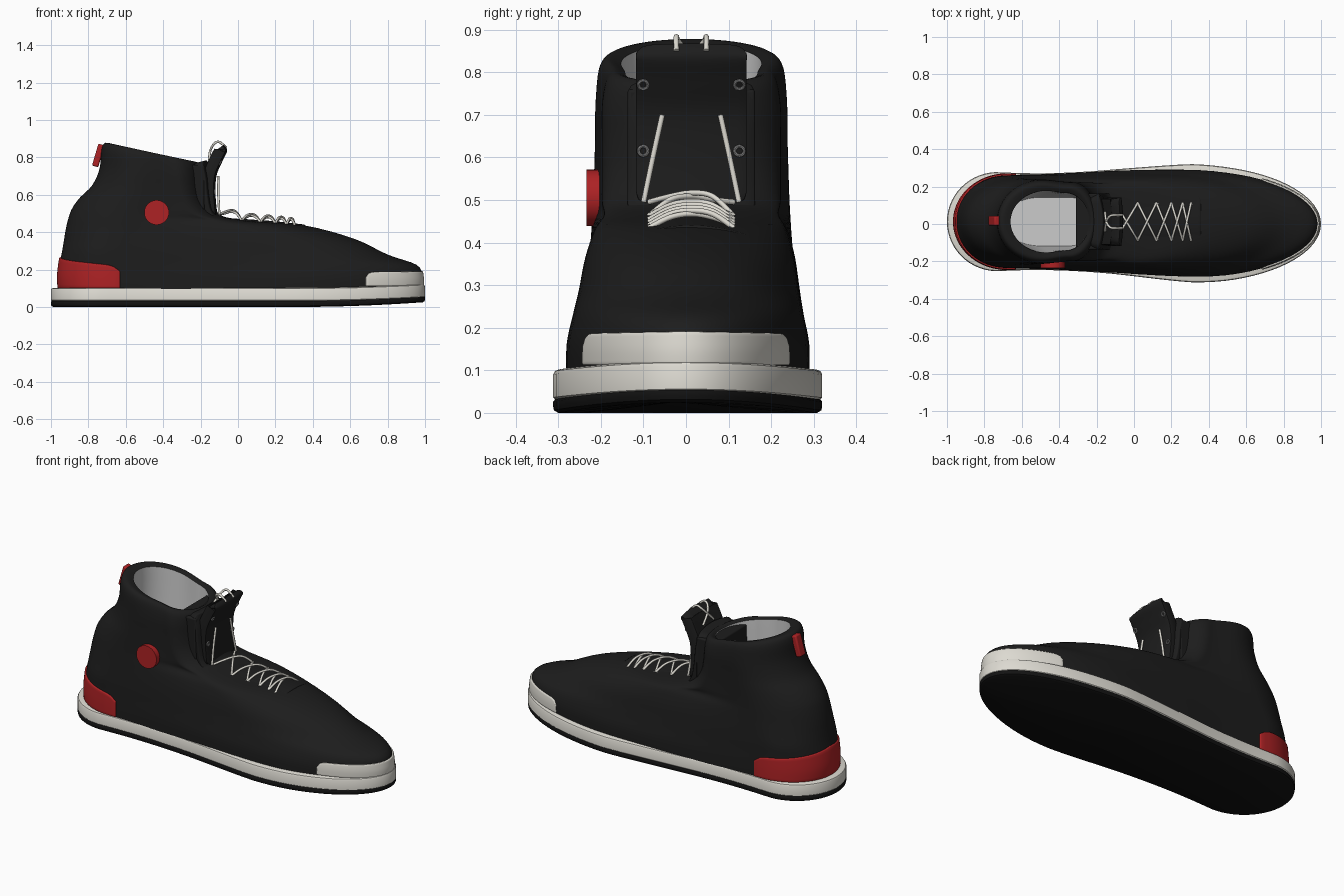
import bpy, bmesh, math
from mathutils import Vector

if "Cube" in bpy.data.objects:
    bpy.data.objects.remove(bpy.data.objects["Cube"])

CY = 0.0125          # sideways offset of the ankle half
N = 48               # columns per side


def material(name, c):
    m = bpy.data.materials.new(name)
    m.diffuse_color = (*c, 1)
    m.use_nodes = True
    m.node_tree.nodes["Principled BSDF"].inputs["Base Color"].default_value = m.diffuse_color
    return m


BLACK = material("black_fabric", (0.012, 0.012, 0.012))
RUBBER = material("black_rubber", (0.006, 0.006, 0.006))
WHITE = material("off_white", (0.72, 0.70, 0.64))
RED = material("red", (0.42, 0.016, 0.018))
METAL = material("eyelet_metal", (0.25, 0.25, 0.25))


def add(name, bm, mat=None):
    me = bpy.data.meshes.new(name)
    bm.to_mesh(me)
    bm.free()
    ob = bpy.data.objects.new(name, me)
    bpy.context.collection.objects.link(ob)
    if mat:
        me.materials.append(mat)
    return ob


def spline(rows, sub):
    """Catmull-Rom through rows of numbers."""
    out = []
    for i in range(len(rows) - 1):
        p = [rows[max(0, min(len(rows) - 1, i + k))] for k in (-1, 0, 1, 2)]
        for s in range(sub):
            t = s / sub
            out.append(tuple(b + 0.5 * t * (c - a + t * (2*a - 5*b + 4*c - d + t * (3*(b - c) + d - a)))
                             for a, b, c, d in zip(*p)))
    return out + [tuple(rows[-1])]


def outline(r, q, dip=0.0, lift=0.0):
    """Point on a shoe-shaped ring; q runs 0 (heel) to +-1 (toe)."""
    xb, zb, xcb, wb, xcf, wf, xf, zf = r
    a = abs(q)
    if a < 0.3:
        g = a / 0.3 * math.pi / 2
        x, y = xcb - (xcb - xb) * math.cos(g), wb * math.sin(g)
    elif a < 0.6:
        t = (a - 0.3) / 0.3
        x = xcb + (xcf - xcb) * t
        y = wb + (wf - wb) * t * t * (3 - 2 * t) - dip * math.sin(math.pi * t)
    else:
        g = (a - 0.6) / 0.4 * math.pi / 2
        x, y = xcf + (xf - xcf) * math.sin(g), wf * math.cos(g)
    z = zb + (zf - zb) * (x - xb) / (xf - xb) + lift * max(0, (x - 0.3) / 0.7) ** 2
    y = math.copysign(y, q) + CY * max(0, min(1, (0.5 - x) / 0.6))
    return Vector((x, y, z))


def loft(name, rings, mat, top=False, flip=False, **kw):
    bm = bmesh.new()
    qs = [-1 + k / N for k in range(2 * N)]
    vs = [[bm.verts.new(outline(r, q, **kw)) for q in qs] for r in rings]
    n = len(qs)
    for a, b in zip(vs, vs[1:]):
        for k in range(n):
            bm.faces.new((a[k], a[(k+1) % n], b[(k+1) % n], b[k]))
    bm.faces.new(vs[0])
    if top:
        bm.faces.new(vs[-1])
    bmesh.ops.recalc_face_normals(bm, faces=bm.faces)
    if flip:
        bmesh.ops.reverse_faces(bm, faces=bm.faces)
    return add(name, bm, mat)


def sheet(name, grid, mat, thick, bevel=0.006):
    """Grid of points thickened inwards with soft edges."""
    bm = bmesh.new()
    vs = [[bm.verts.new(p) for p in row] for row in grid]
    for a, b in zip(vs, vs[1:]):
        for k in range(len(a) - 1):
            bm.faces.new((a[k], a[k+1], b[k+1], b[k]))
    ob = add(name, bm, mat)
    s = ob.modifiers.new("thick", "SOLIDIFY")
    s.thickness, s.offset = thick, -1
    b = ob.modifiers.new("soft", "BEVEL")
    b.width, b.segments, b.limit_method = bevel, 2, "ANGLE"
    b.angle_limit = math.radians(50)
    return ob


# Sole layers
def sole(inset, z):
    return (-1 + inset, z, -0.73, 0.265 - inset, 0.3, 0.316 - inset, 1 - inset, z)


loft("outsole", [sole(0.012, 0), sole(0.002, 0.006), sole(0, 0.015), sole(0, 0.026), sole(0.006, 0.034)],
     RUBBER, top=True, dip=0.02, lift=0.026)
loft("midsole", [sole(0.006, 0.03), sole(0, 0.036), sole(0, 0.09), sole(0.004, 0.098), sole(0.014, 0.102)],
     WHITE, top=True, dip=0.02, lift=0.02)

# Upper: heel x, heel z, heel centre, heel width, ball centre, ball width, toe x, toe z
UPPER = [
    (-0.955, 0.08, -0.68, 0.25, 0.30, 0.285, 0.985, 0.10),
    (-0.96, 0.16, -0.68, 0.25, 0.30, 0.284, 0.985, 0.165),
    (-0.952, 0.24, -0.68, 0.247, 0.28, 0.27, 0.955, 0.225),
    (-0.94, 0.30, -0.68, 0.245, 0.20, 0.258, 0.80, 0.28),
    (-0.93, 0.36, -0.65, 0.24, 0.10, 0.245, 0.62, 0.365),
    (-0.92, 0.42, -0.62, 0.235, -0.02, 0.225, 0.36, 0.435),
    (-0.905, 0.48, -0.60, 0.232, -0.15, 0.205, 0.08, 0.46),
    (-0.885, 0.53, -0.58, 0.23, -0.25, 0.21, -0.10, 0.49),
    (-0.845, 0.585, -0.55, 0.228, -0.30, 0.21, -0.17, 0.56),
    (-0.78, 0.65, -0.52, 0.226, -0.32, 0.21, -0.19, 0.64),
    (-0.74, 0.74, -0.50, 0.225, -0.33, 0.21, -0.195, 0.71),
    (-0.73, 0.845, -0.50, 0.217, -0.34, 0.20, -0.20, 0.755),
    (-0.708, 0.878, -0.49, 0.197, -0.35, 0.18, -0.22, 0.775),
    (-0.66, 0.865, -0.47, 0.165, -0.37, 0.155, -0.24, 0.765)]
RINGS = spline(UPPER, 4)
loft("upper", RINGS, BLACK)

# Lining of the ankle opening
loft("lining", [(-0.70, 0.15, -0.5, 0.13, -0.35, 0.13, -0.20, 0.15),
                (-0.68, 0.40, -0.48, 0.15, -0.35, 0.15, -0.20, 0.40),
                (-0.66, 0.80, -0.47, 0.163, -0.37, 0.153, -0.24, 0.70),
                (-0.66, 0.866, -0.47, 0.165, -0.37, 0.155, -0.24, 0.766)], None, flip=True)


# Overlays that follow the upper
def on_upper(q, z):
    pts = [outline(r, q) for r in RINGS[:20]]
    for a, b in zip(pts, pts[1:]):
        if a.z <= z <= b.z:
            return a.lerp(b, (z - a.z) / (b.z - a.z))
    return pts[-1]


def overlay(name, q0, q1, z0, top, mat):
    grid = []
    for i in range(61):
        u = -1 + i / 30
        q = q0 + (q1 - q0) * (1 - abs(u))
        sg = 1 if u >= 0 else -1
        e = min(1, (1 - abs(u)) / 0.1)          # rounded top corner
        zt = top(abs(u)) - 0.03 * (1 - math.sqrt(1 - (1 - e) ** 2))
        col = []
        for k in range(9):
            z = z0 + (zt - z0) * k / 8
            p = on_upper(sg * q, z)
            t = on_upper(sg * q + 0.004, z) - on_upper(sg * q - 0.004, z) if 0.005 < q < 0.995 else Vector((0, 1, 0))
            n = Vector((t.y, -t.x, 0)).normalized()
            if n.dot(p - Vector((max(-0.65, min(0.3, p.x)), CY, p.z))) < 0:
                n.negate()
            col.append(p + n * 0.008)
        grid.append(col)
    # face the sheet outwards
    mid = grid[30]
    nrm = (mid[1] - mid[0]).cross(grid[31][0] - mid[0])
    if nrm.x * mid[0].x < 0:
        grid.reverse()
    sheet(name, grid, mat, 0.02, 0.005)


overlay("heel_counter", 0.315, 0.0, 0.10, lambda u: 0.267 - 0.045 * u, RED)
overlay("toe_cap", 0.75, 1.0, 0.112, lambda u: 0.192 - 0.005 * u, WHITE)


# Eyelet panel and tongue: strips swept along a side profile
def strip(name, path, half, thick, droop, corner):
    pts = [Vector((x, 0, z)) for x, z in spline(path, 6)]
    dist = [0]
    for a, b in zip(pts, pts[1:]):
        dist.append(dist[-1] + (b - a).length)
    grid = []
    for i, p in enumerate(pts):
        t = (pts[min(i + 1, len(pts) - 1)] - pts[max(i - 1, 0)]).normalized()
        n = Vector((0, 1, 0)).cross(t)
        d = max(0, corner - min(dist[i], dist[-1] - dist[i]))
        w = half - corner + math.sqrt(max(0, corner ** 2 - d ** 2))
        grid.append([p + Vector((0, CY + w * k / 6, 0)) - n * droop * (w * k / 6 / half) ** 2
                     for k in range(-6, 7)])
    grid = [list(c) for c in zip(*grid)]
    grid.reverse()
    return sheet(name, grid, BLACK, thick)


PANEL = [(0.36, 0.44), (0.2, 0.458), (0.05, 0.469), (-0.06, 0.478), (-0.115, 0.515),
         (-0.135, 0.60), (-0.145, 0.70), (-0.165, 0.785)]
strip("eyelet_panel", PANEL, 0.152, 0.07, 0.03, 0.03)
strip("tongue", [(-0.11, 0.49), (-0.12, 0.60), (-0.115, 0.70), (-0.085, 0.775), (-0.058, 0.835), (-0.075, 0.868)],
      0.13, 0.06, 0.01, 0.03)


def box(name, loc, size, mat, tilt=0, bevel=0.008):
    bpy.ops.mesh.primitive_cube_add(size=1, location=loc, rotation=(0, tilt, 0))
    ob = bpy.context.object
    ob.name, ob.scale = name, size
    bpy.ops.object.transform_apply(location=False, rotation=False)
    ob.data.materials.append(mat)
    b = ob.modifiers.new("soft", "BEVEL")
    b.width, b.segments = bevel, 3


box("tongue_pad", (-0.245, CY, 0.53), (0.13, 0.30, 0.46), BLACK)
box("heel_pull_tab", (-0.747, 0.017, 0.81), (0.034, 0.052, 0.122), RED, tilt=0.28)

# Round side patch
bpy.ops.mesh.primitive_cylinder_add(vertices=48, radius=0.066, depth=0.04,
                                    location=(-0.435, -0.214, 0.505), rotation=(math.pi / 2, 0, 0))
bpy.context.object.name = "side_patch"
bpy.context.object.data.materials.append(RED)


# Laces
def lace(name, pts):
    cu = bpy.data.curves.new(name, "CURVE")
    cu.dimensions, cu.bevel_depth, cu.bevel_resolution, cu.use_fill_caps = "3D", 0.0065, 2, True
    sp = cu.splines.new("POLY")
    pts = spline(pts, 6)
    sp.points.add(len(pts) - 1)
    for s, p in zip(sp.points, pts):
        s.co = (*p, 1)
    cu.materials.append(WHITE)
    bpy.context.collection.objects.link(bpy.data.objects.new(name, cu))


def eyelet(name, loc, rot=(0, 0, 0)):
    bpy.ops.mesh.primitive_torus_add(major_radius=0.011, minor_radius=0.004, major_segments=20,
                                     minor_segments=8, location=loc, rotation=rot)
    bpy.context.object.name = name
    bpy.context.object.data.materials.append(METAL)


ROWS = [(-0.10, 0.495), (0.02, 0.462), (0.12, 0.454), (0.20, 0.447), (0.26, 0.440), (0.305, 0.434)]
H = 0.10
for sg in (-1, 1):
    for i, ((xa, za), (xb, zb)) in enumerate(zip(ROWS, ROWS[1:])):
        m = (za + zb) / 2 + 0.034 + 0.004 * sg
        lace(f"lace_cross_{i}", [(xa, CY - sg * H, za), (xa * .75 + xb * .25, CY - sg * H / 2, m - 0.008),
                                 ((xa + xb) / 2, CY, m),
                                 (xa * .25 + xb * .75, CY + sg * H / 2, m - 0.008), (xb, CY + sg * H, zb)])
        eyelet("eyelet_low", (xb, CY + sg * H, zb - 0.004), (-sg * 0.35, 0.05, 0))
    lace("lace_riser", [(-0.10, CY + sg * 0.112, 0.495), (-0.105, CY + sg * 0.09, 0.6),
                        (-0.106, CY + sg * 0.068, 0.70)])
    lace("lace_top", [(-0.155, CY - sg * 0.05, 0.785), (-0.148, CY, 0.835), (-0.128, CY + sg * 0.03, 0.872),
                      (-0.10, CY + sg * 0.035, 0.882), (-0.062, CY + sg * 0.035, 0.85)])
    eyelet("eyelet_mid", (-0.124, CY + sg * 0.113, 0.615), (0, math.pi / 2, 0))
    eyelet("eyelet_high", (-0.094, CY + sg * 0.113, 0.77), (0, math.radians(115), 0))

# Smooth shading with crisp edges
bpy.ops.object.select_all(action="DESELECT")
for ob in bpy.data.objects:
    if ob.type == "MESH":
        ob.select_set(True)
        bpy.context.view_layer.objects.active = ob
bpy.ops.object.shade_smooth_by_angle(angle=math.radians(40))
